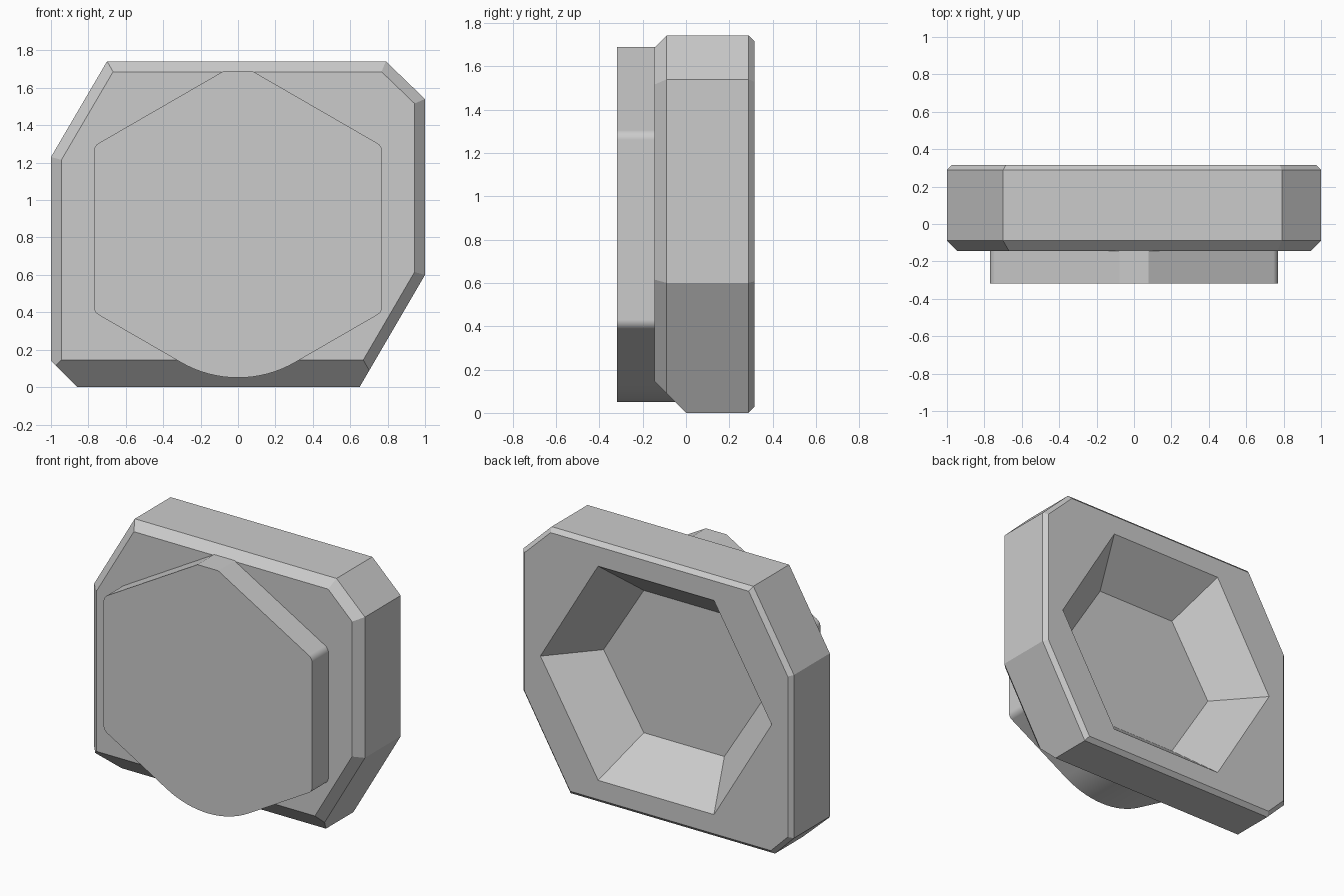
import bpy, bmesh, math
from mathutils import Vector

cube = bpy.data.objects.get("Cube")
if cube:
    bpy.data.objects.remove(cube, do_unlink=True)

grey = bpy.data.materials.new("plain grey")
grey.use_nodes = True
COLOUR = (0.6, 0.6, 0.6, 1)
grey.diffuse_color = COLOUR
grey.node_tree.nodes["Principled BSDF"].inputs["Base Color"].default_value = COLOUR

FRONT, BACK, MID_Z = -0.145, 0.316, 0.87
FRONT_BEVEL, BACK_BEVEL = 0.056, 0.027


def add_object(name, bm):
    bmesh.ops.recalc_face_normals(bm, faces=bm.faces)
    mesh = bpy.data.meshes.new(name)
    bm.to_mesh(mesh)
    bm.free()
    mesh.materials.append(grey)
    obj = bpy.data.objects.new(name, mesh)
    bpy.context.collection.objects.link(obj)
    return obj


def loft(name, near, far):
    """Solid between two outlines of (x, z), each given with its depth y."""
    bm = bmesh.new()
    rings = [[bm.verts.new((x, y, z)) for x, z in pts] for pts, y in (near, far)]
    for ring in rings:
        bm.faces.new(ring)
    n = len(rings[0])
    for i in range(n):
        j = (i + 1) % n
        bm.faces.new((rings[0][i], rings[0][j], rings[1][j], rings[1][i]))
    return add_object(name, bm)


def slice_off(bm, point, normal):
    """Remove everything beyond a plane and close the cut."""
    geom = bm.verts[:] + bm.edges[:] + bm.faces[:]
    cut = bmesh.ops.bisect_plane(bm, geom=geom, dist=1e-5, plane_co=point,
                                 plane_no=normal, clear_outer=True)["geom_cut"]
    edges = [e for e in cut if isinstance(e, bmesh.types.BMEdge) and e.is_boundary]
    if edges:
        bmesh.ops.edgeloop_fill(bm, edges=edges)


# Body: a slab trimmed by its outline, with chamfered front and back rims
outline = [(-0.70, 1.742), (0.79, 1.742), (1.0, 1.54), (1.0, 0.60),
           (0.65, 0), (-0.86, 0), (-1.0, 0.14), (-1.0, 1.23)]
BOTTOM, CORNER = 4, 5
bm = bmesh.new()
bmesh.ops.create_cube(bm, size=1)
for v in bm.verts:
    v.co = (v.co.x * 3, BACK if v.co.y > 0 else FRONT, MID_Z + v.co.z * 3)
for i, (x, z) in enumerate(outline):
    x2, z2 = outline[(i + 1) % len(outline)]
    side = Vector((z - z2, 0, x2 - x)).normalized()
    slice_off(bm, (x, 0, z), side)
    slice_off(bm, (x, BACK - BACK_BEVEL, z), side + Vector((0, 1, 0)))
    if i != CORNER:
        depth = -FRONT if i == BOTTOM else FRONT_BEVEL
        slice_off(bm, (x, FRONT + depth, z), side - Vector((0, 1, 0)))
body = add_object("body", bm)


# Tapered six-sided recess in the back
def hexagon(radius, half_height):
    return [(radius * math.cos(i * math.pi / 3),
             MID_Z + half_height * math.sin(i * math.pi / 3) / math.sin(math.pi / 3))
            for i in range(6)]


FLOOR = 0.02
grow = 1.1   # carries the taper past the back face
rim, floor = (0.855, 0.715), (0.595, 0.475)
outer = [f + (r - f) * grow for r, f in zip(rim, floor)]
cutter = loft("recess_cutter", (hexagon(*floor), FLOOR),
              (hexagon(*outer), FLOOR + (BACK - FLOOR) * grow))
cutter.hide_render = True
cut = body.modifiers.new("recess", 'BOOLEAN')
cut.operation, cut.solver, cut.object = 'DIFFERENCE', 'EXACT', cutter
bpy.context.view_layer.objects.active = body
bpy.ops.object.modifier_apply(modifier=cut.name)
bpy.data.objects.remove(cutter, do_unlink=True)


# Front plate: hexagon with rounded corners, a broad round base and a flat tip
APOTHEM, PLATE_Z, TIP_Z = 0.77, 0.845, 1.69


def rounded_corner(angle, radius, steps):
    reach = (APOTHEM - radius) / math.cos(math.pi / 6)
    cx, cz = reach * math.cos(angle), PLATE_Z + reach * math.sin(angle)
    turns = [angle + math.pi / 3 * (k / steps - 0.5) for k in range(steps + 1)]
    return [(cx + radius * math.cos(t), cz + radius * math.sin(t)) for t in turns]


tip = PLATE_Z + APOTHEM / math.cos(math.pi / 6)
tip_x = (tip - TIP_Z) * math.sqrt(3)
profile = [(tip_x, TIP_Z), (-tip_x, TIP_Z)]
for degrees, radius, steps in ((150, 0.05, 5), (210, 0.05, 5), (270, 0.608, 16),
                               (330, 0.05, 5), (390, 0.05, 5)):
    profile += rounded_corner(math.radians(degrees), radius, steps)
plate = loft("front_plate", (profile, -0.318), (profile, -0.02))
bpy.ops.object.select_all(action='DESELECT')
plate.select_set(True)
bpy.context.view_layer.objects.active = plate
bpy.ops.object.shade_smooth_by_angle(angle=math.radians(20))
weighted = plate.modifiers.new("even_shading", 'WEIGHTED_NORMAL')
weighted.keep_sharp = True
